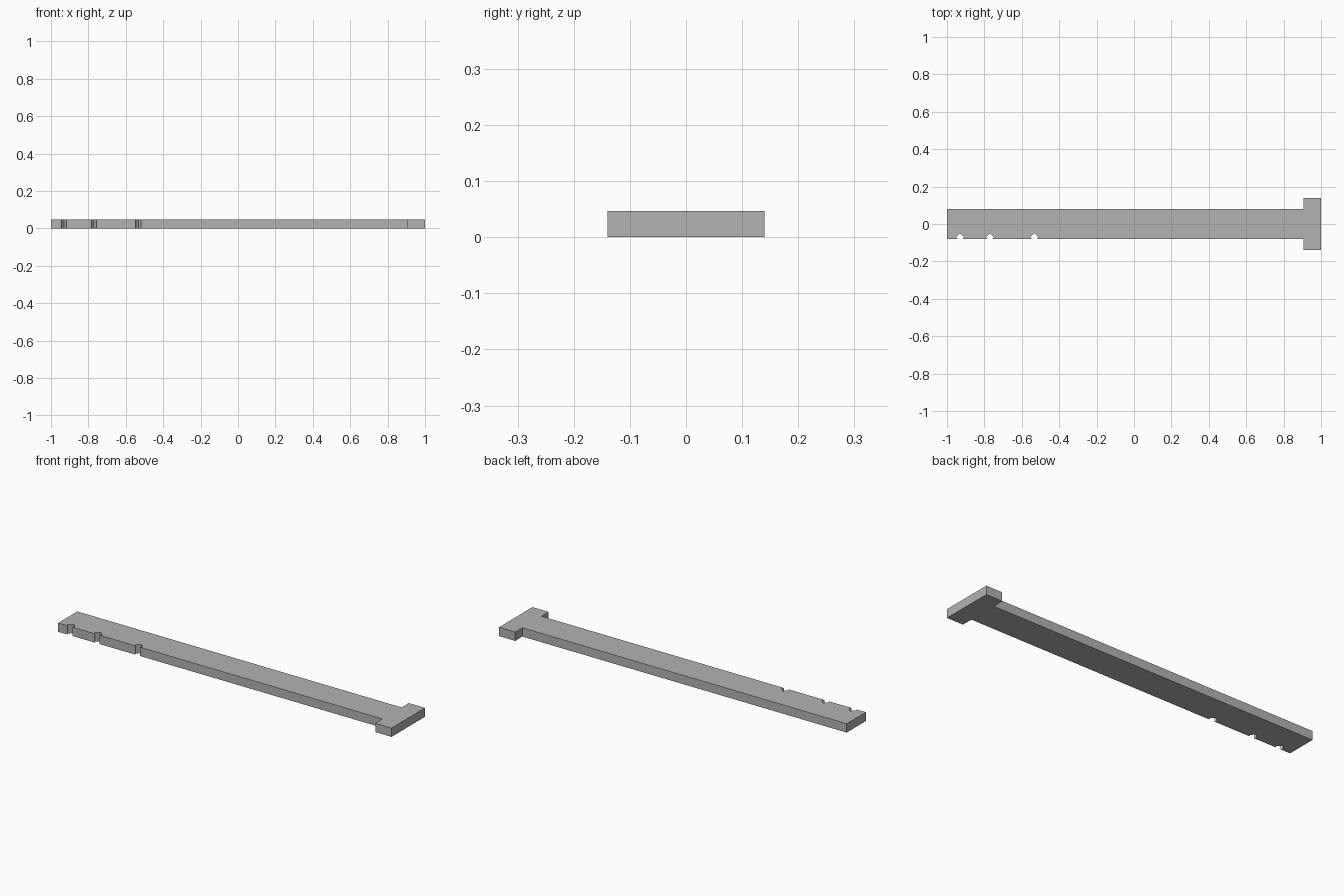
import bpy
import bmesh

cube = bpy.data.objects.get("Cube")
if cube:
    bpy.data.objects.remove(cube)

HEIGHT = 0.047
HALF_BAR = 0.08      # half width of the long bar
HALF_HEAD = 0.14     # half width of the cross head
HEAD_X = 0.905       # where the head begins
NOTCHES = (-0.93, -0.77, -0.533)

grey = bpy.data.materials.new("plain grey")
grey.use_nodes = True
colour = (0.45, 0.45, 0.45, 1)
grey.diffuse_color = colour
grey.node_tree.nodes["Principled BSDF"].inputs["Base Color"].default_value = colour


def notch(x):
    """Diamond-shaped bite whose mouth is narrower than its middle."""
    mouth, middle = 0.014, 0.021
    return [(x - mouth, -HALF_BAR), (x - middle, -HALF_BAR + 0.01),
            (x, -HALF_BAR + 0.031),
            (x + middle, -HALF_BAR + 0.01), (x + mouth, -HALF_BAR)]


# Outline, counter-clockwise from the plain end
outline = [(-1, -HALF_BAR)]
for x in NOTCHES:
    outline += notch(x)
outline += [(HEAD_X, -HALF_BAR), (HEAD_X, -HALF_HEAD), (1, -HALF_HEAD),
            (1, HALF_HEAD), (HEAD_X, HALF_HEAD), (HEAD_X, HALF_BAR), (-1, HALF_BAR)]

# Extrude the outline into a flat solid
bm = bmesh.new()
base = bm.faces.new([bm.verts.new((x, y, 0)) for x, y in outline])
top = bmesh.ops.extrude_face_region(bm, geom=[base], use_keep_orig=True)["geom"]
bmesh.ops.translate(bm, vec=(0, 0, HEIGHT),
                    verts=[v for v in top if isinstance(v, bmesh.types.BMVert)])
bmesh.ops.recalc_face_normals(bm, faces=bm.faces)
mesh = bpy.data.meshes.new("notched_bar")
bm.to_mesh(mesh)
bm.free()
mesh.materials.append(grey)
bar = bpy.data.objects.new("notched_bar", mesh)
bpy.context.collection.objects.link(bar)
